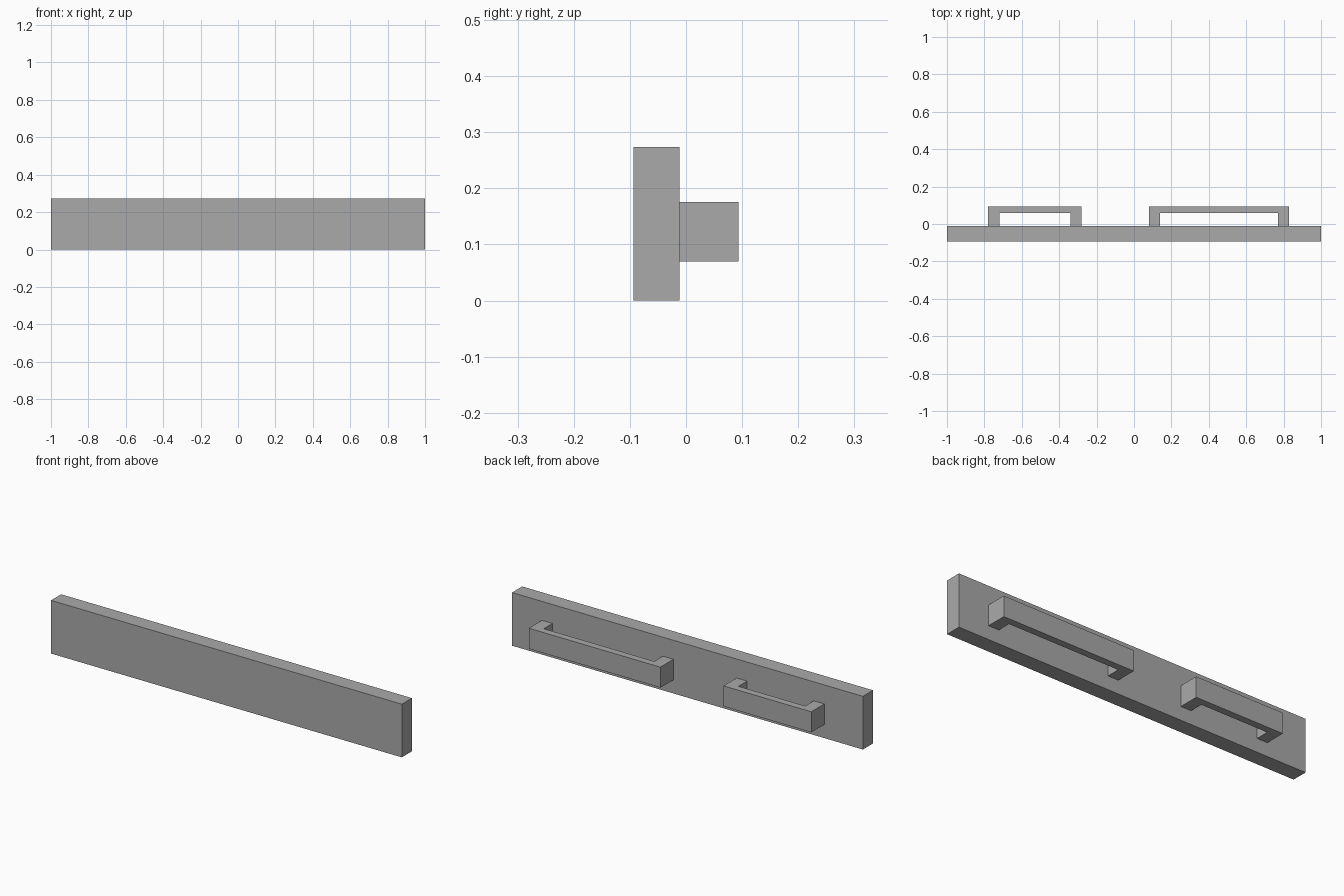
import bpy
import bmesh

default_cube = bpy.data.objects.get("Cube")
if default_cube:
    bpy.data.objects.remove(default_cube, do_unlink=True)

grey = bpy.data.materials.new("plain grey")
grey.use_nodes = True
colour = (0.4, 0.4, 0.4, 1)
grey.diffuse_color = colour
grey.node_tree.nodes["Principled BSDF"].inputs["Base Color"].default_value = colour

BOARD_FRONT, BOARD_BACK, HANDLE_BACK = -0.094, -0.012, 0.094
GRIP_INNER = 0.058
POST_WIDTH = 0.06


def extrude_plan(name, outline, z_low, z_high):
    """Raise a flat plan outline into a solid with flat faces."""
    bm = bmesh.new()
    base = bm.faces.new([bm.verts.new((x, y, z_low)) for x, y in outline])
    raised = bmesh.ops.extrude_face_region(bm, geom=[base])["geom"]
    verts = [v for v in raised if isinstance(v, bmesh.types.BMVert)]
    bmesh.ops.translate(bm, verts=verts, vec=(0, 0, z_high - z_low))
    bmesh.ops.recalc_face_normals(bm, faces=bm.faces)
    mesh = bpy.data.meshes.new(name)
    bm.to_mesh(mesh)
    bm.free()
    mesh.materials.append(grey)
    obj = bpy.data.objects.new(name, mesh)
    bpy.context.collection.objects.link(obj)
    return obj


def handle(name, x0, x1):
    """Bracket-shaped handle: two posts joined by a grip bar."""
    a, b = x0 + POST_WIDTH, x1 - POST_WIDTH
    outline = [(x0, BOARD_BACK), (a, BOARD_BACK), (a, GRIP_INNER), (b, GRIP_INNER),
               (b, BOARD_BACK), (x1, BOARD_BACK), (x1, HANDLE_BACK), (x0, HANDLE_BACK)]
    return extrude_plan(name, outline, 0.07, 0.176)


# Long flat board
extrude_plan("board", [(-1, BOARD_FRONT), (1, BOARD_FRONT),
                       (1, BOARD_BACK), (-1, BOARD_BACK)], 0, 0.274)

# Short and long handles on the back
handle("short_handle", -0.78, -0.28)
handle("long_handle", 0.08, 0.83)
